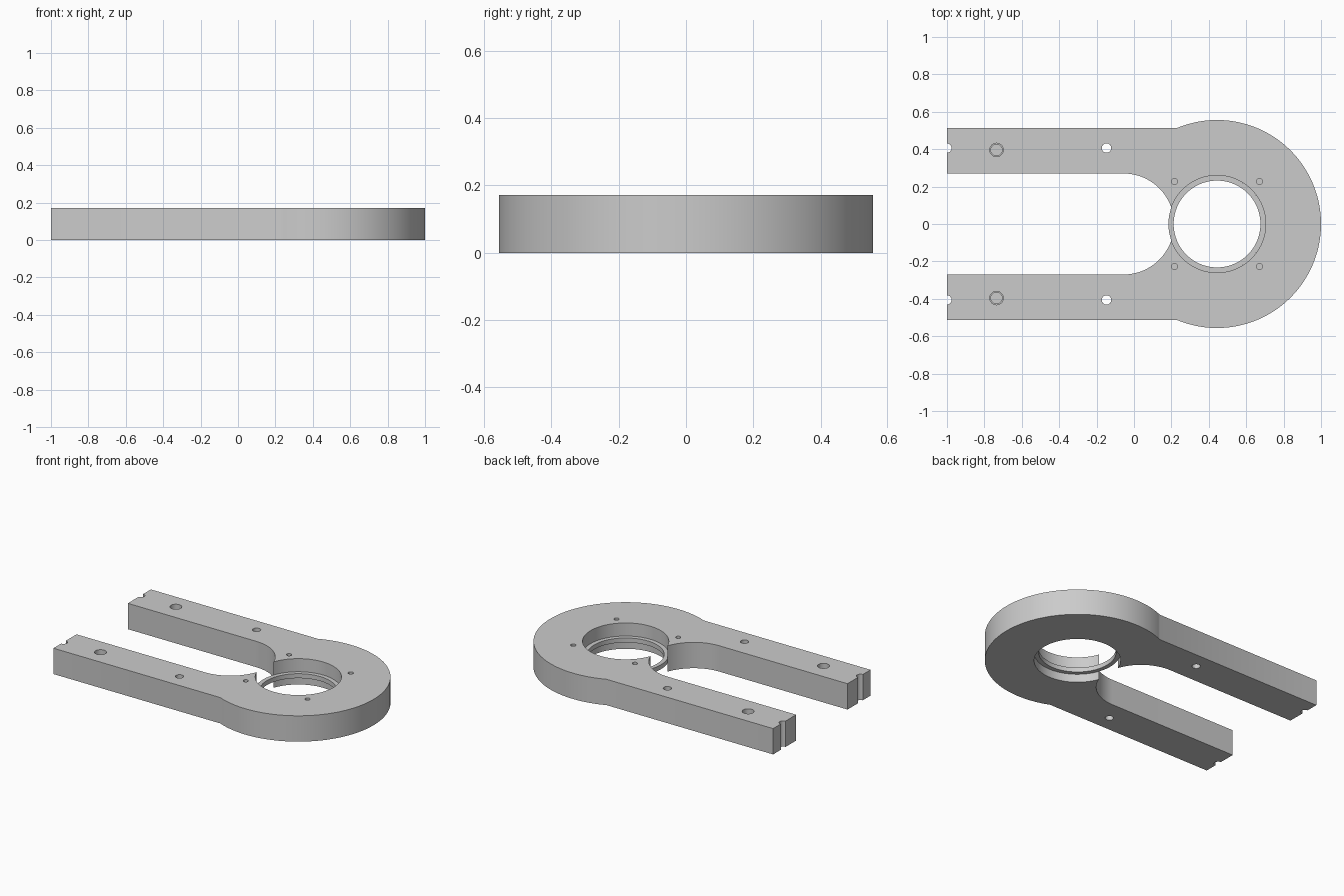
import bpy, bmesh
from math import sin, cos, pi, atan2, asin, sqrt

if "Cube" in bpy.data.objects:
    bpy.data.objects.remove(bpy.data.objects["Cube"])

H = 0.172                      # plate thickness
CX, R_DISC = 0.444, 0.556      # rounded head
R_BORE, R_LIP = 0.26, 0.232    # bore and its inner lip
ARM_IN, ARM_OUT = 0.27, 0.512  # arm edges in y
SLOT_X = -0.056                # centre of rounded slot end
HOLE_Y, R_NOTCH = 0.406, 0.025


def arc(cx, cy, r, a0, a1, n):
    return [(cx + r * cos(a0 + (a1 - a0) * i / n),
             cy + r * sin(a0 + (a1 - a0) * i / n)) for i in range(n + 1)]


def make_object(name, bm):
    bmesh.ops.recalc_face_normals(bm, faces=bm.faces)
    mesh = bpy.data.meshes.new(name)
    bm.to_mesh(mesh)
    bm.free()
    ob = bpy.data.objects.new(name, mesh)
    bpy.context.collection.objects.link(ob)
    return ob


def revolve(bm, cx, cy, profile, n, closed=False):
    """Stack of circles (radius, z); capped solid, or a closed ring section."""
    rings = [[bm.verts.new((cx + r * cos(2 * pi * i / n), cy + r * sin(2 * pi * i / n), z))
              for i in range(n)] for r, z in profile]
    pairs = list(zip(rings, rings[1:]))
    if closed:
        pairs.append((rings[-1], rings[0]))
    else:
        bm.faces.new(rings[0])
        bm.faces.new(rings[-1])
    for a, b in pairs:
        for i in range(n):
            j = (i + 1) % n
            bm.faces.new((a[i], a[j], b[j], b[i]))


def smooth(ob):
    bpy.ops.object.select_all(action='DESELECT')
    bpy.context.view_layer.objects.active = ob
    ob.select_set(True)
    bpy.ops.object.shade_smooth_by_angle(angle=0.5)


# Fork plate: upper half outline from bore gap round the slot and arm, mirrored
d = CX - SLOT_X
a = (d * d + ARM_IN ** 2 - R_BORE ** 2) / (2 * d)
gap = sqrt(ARM_IN ** 2 - a * a)
slot_angle = asin(gap / ARM_IN)
bore_angle = pi - asin(gap / R_BORE)
head_angle = pi - asin(ARM_OUT / R_DISC)

half = arc(CX, 0, R_BORE, 0, bore_angle, 48)
half += arc(SLOT_X, 0, ARM_IN, slot_angle, pi / 2, 24)[1:]
half += [(-1, ARM_IN)]
half += arc(-1, HOLE_Y, R_NOTCH, -pi / 2, pi / 2, 12)
half += [(-1, ARM_OUT)]
half += arc(CX, 0, R_DISC, head_angle, 0, 56)

# Two mirrored halves, welded across the seam on y = 0
bm = bmesh.new()
for s in (1, -1):
    bm.faces.new([bm.verts.new((x, s * y, 0)) for x, y in half])
bmesh.ops.remove_doubles(bm, verts=bm.verts, dist=1e-5)
bmesh.ops.recalc_face_normals(bm, faces=bm.faces)
seam = [e for e in bm.edges if all(abs(v.co.y) < 1e-5 for v in e.verts)]
bmesh.ops.dissolve_edges(bm, edges=[]) if not seam else None
ext = bmesh.ops.extrude_face_region(bm, geom=bm.faces[:], use_keep_orig=True)
for v in ext['geom']:
    if isinstance(v, bmesh.types.BMVert):
        v.co.z = H
inner = [f for f in bm.faces if all(abs(v.co.y) < 1e-5 for v in f.verts)]
bmesh.ops.delete(bm, geom=inner, context='FACES_ONLY')
plate = make_object("fork_plate", bm)

# Screw holes: through holes, stepped blind pockets and small blind holes
bm = bmesh.new()
for s in (1, -1):
    revolve(bm, -0.147, s * HOLE_Y, [(0.025, -0.05), (0.025, H + 0.05)], 32)
    revolve(bm, -0.735, s * 0.396,
            [(0.03, 0.05), (0.03, 0.1), (0.036, 0.1), (0.036, H + 0.05)], 32)
    for x in (CX - 0.227, CX + 0.227):
        revolve(bm, x, s * 0.227, [(0.016, 0.06), (0.016, H + 0.05)], 24)
cutter = make_object("hole_cutter", bm)
cutter.hide_render = True

mod = plate.modifiers.new("holes", 'BOOLEAN')
mod.operation = 'DIFFERENCE'
mod.solver = 'EXACT'
mod.object = cutter
bpy.context.view_layer.objects.active = plate
bpy.ops.object.modifier_apply(modifier=mod.name)
bpy.data.objects.remove(cutter)
smooth(plate)

# Retaining lip inside the bore, bridging the open gap
bm = bmesh.new()
revolve(bm, CX, 0, [(R_LIP, 0.055), (R_BORE, 0.055), (R_BORE, 0.085), (R_LIP, 0.085)], 96, closed=True)
lip = make_object("bore_lip", bm)
smooth(lip)
